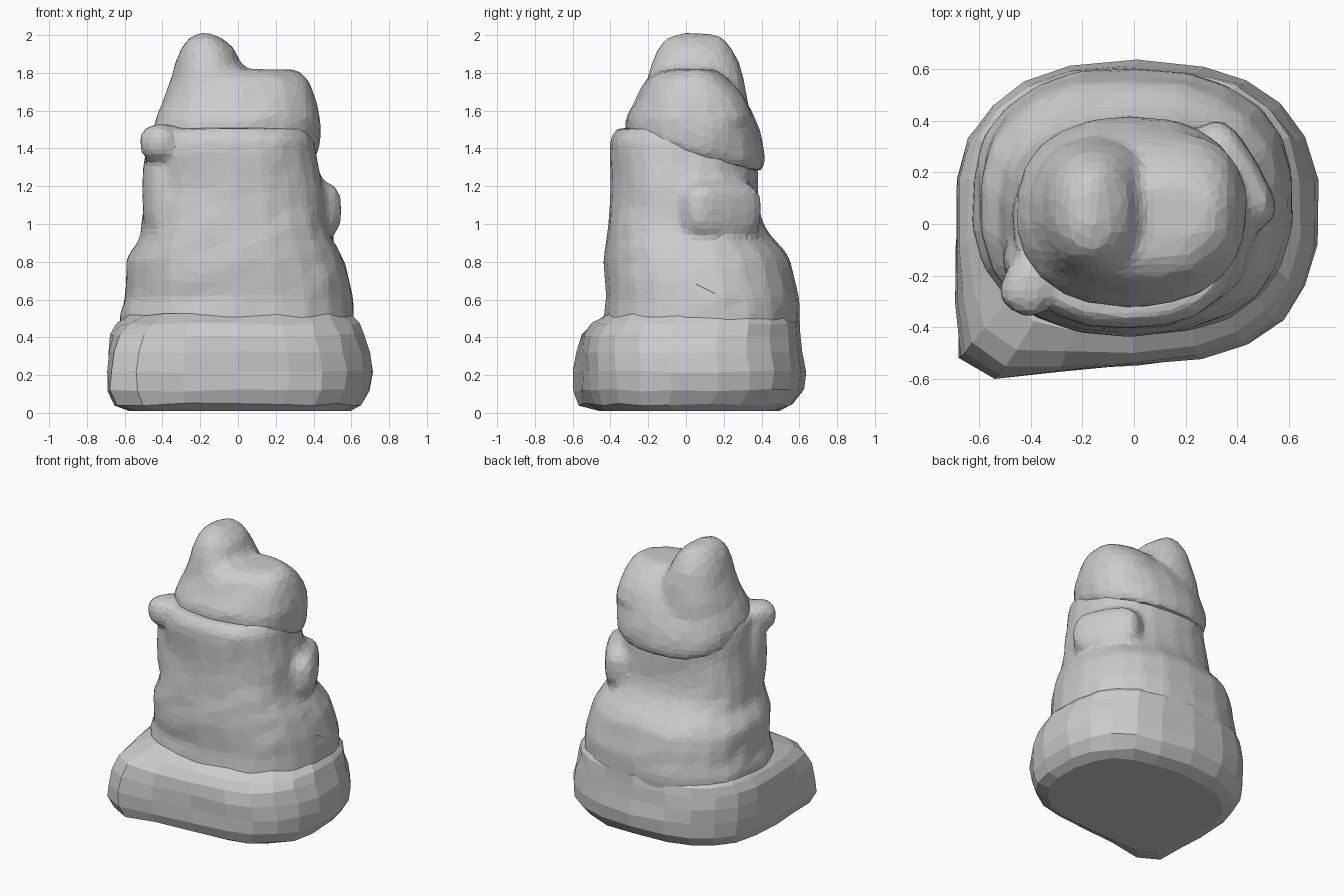
import bpy, bmesh, math, random
from mathutils import Matrix, Vector

random.seed(4)
SIDES = 22


def power(v, p):
    return math.copysign(abs(v) ** p, v)


def loft(bm, rings, squareness=2.4, tilt=0.0, jitter=0.007):
    """Skin rings (z, left, right, front, back[, corner push]); tilt drops the back."""
    loops = []
    for z, x0, x1, y0, y1, *push in rings:
        loop = []
        for i in range(SIDES):
            a = 2 * math.pi * (i + 0.5) / SIDES
            x = (x0 + x1) / 2 + (x1 - x0) / 2 * power(math.cos(a), 2 / squareness)
            y = (y0 + y1) / 2 + (y1 - y0) / 2 * power(math.sin(a), 2 / squareness)
            if push:
                w = push[0] * math.exp(-((a - math.radians(228)) / 0.42) ** 2)
                x, y = x - 0.66 * w, y - 0.75 * w
            r = [random.uniform(-jitter, jitter) for _ in range(3)]
            h = z if z < 0.03 else z - tilt * y + r[2]
            loop.append(bm.verts.new((x + r[0], y + r[1], h)))
        loops.append(loop)
    for a, b in zip(loops, loops[1:]):
        for i in range(SIDES):
            j = (i + 1) % SIDES
            bm.faces.new((a[i], a[j], b[j], b[i]))
    bm.faces.new(loops[0][::-1])
    bm.faces.new(loops[-1])


def lump(bm, loc, radii, turn=0, p=0.8):
    """Rounded blob; smaller p makes it boxier."""
    m = Matrix.Translation(loc) @ Matrix.Rotation(math.radians(turn), 4, 'Z')
    blob = bmesh.ops.create_uvsphere(bm, u_segments=16, v_segments=10, radius=1)
    for v in blob["verts"]:
        v.co = m @ Vector([r * power(c, p) for c, r in zip(v.co, radii)])


def finish(name, bm, fuse=0, smooth=2):
    """Make the object; fuse melts overlapping pieces into one faceted skin."""
    bmesh.ops.recalc_face_normals(bm, faces=bm.faces)
    mesh = bpy.data.meshes.new(name)
    bm.to_mesh(mesh)
    bm.free()
    obj = bpy.data.objects.new(name, mesh)
    bpy.context.collection.objects.link(obj)
    if fuse:
        mod = obj.modifiers.new("fuse", 'REMESH')
        mod.mode, mod.voxel_size = 'VOXEL', fuse
        mod = obj.modifiers.new("soften", 'SMOOTH')
        mod.factor, mod.iterations = 0.5, smooth
        mod = obj.modifiers.new("facets", 'DECIMATE')
        mod.ratio = 0.2


# Wide slumped foot, pulled out at the front left corner
bm = bmesh.new()
loft(bm, [
    (0.01, -0.58, 0.60, -0.44, 0.49, 0.12),
    (0.045, -0.65, 0.66, -0.51, 0.56, 0.19),
    (0.12, -0.68, 0.705, -0.535, 0.62, 0.22),
    (0.22, -0.69, 0.715, -0.54, 0.63, 0.21),
    (0.32, -0.69, 0.70, -0.54, 0.62, 0.18),
    (0.41, -0.68, 0.67, -0.53, 0.61, 0.14),
    (0.47, -0.65, 0.645, -0.49, 0.60, 0.10),
    (0.52, -0.60, 0.60, -0.42, 0.57, 0.03)], squareness=2.5)
finish("base", bm)

# Stacked folds of the trunk
bm = bmesh.new()
loft(bm, [
    (0.40, -0.62, 0.62, -0.44, 0.60),
    (0.52, -0.63, 0.62, -0.435, 0.605),
    (0.61, -0.60, 0.61, -0.42, 0.60),
    (0.70, -0.60, 0.59, -0.43, 0.58),
    (0.80, -0.60, 0.565, -0.435, 0.555),
    (0.86, -0.565, 0.535, -0.43, 0.52),
    (0.92, -0.53, 0.50, -0.425, 0.465),
    (1.00, -0.515, 0.475, -0.415, 0.41),
    (1.09, -0.505, 0.46, -0.405, 0.39),
    (1.18, -0.49, 0.455, -0.395, 0.385),
    (1.27, -0.48, 0.435, -0.40, 0.38),
    (1.37, -0.47, 0.415, -0.41, 0.38),
    (1.45, -0.465, 0.405, -0.405, 0.36),
    (1.505, -0.44, 0.375, -0.36, 0.30)], squareness=2.4)
# Raised band on the right, small folds on the left
lump(bm, (0.36, 0.17, 1.075), (0.135, 0.235, 0.155), 30, 0.6)
lump(bm, (-0.40, -0.23, 1.43), (0.105, 0.13, 0.10), -30, 0.75)
lump(bm, (-0.40, -0.17, 1.18), (0.10, 0.13, 0.28), 20, 0.75)
finish("trunk", bm, 0.03, 2)

# Upper mass, hanging lower at the back
bm = bmesh.new()
loft(bm, [
    (1.36, -0.44, 0.40, -0.29, 0.395),
    (1.42, -0.46, 0.43, -0.325, 0.42),
    (1.50, -0.455, 0.44, -0.315, 0.415),
    (1.58, -0.43, 0.435, -0.28, 0.39),
    (1.66, -0.395, 0.415, -0.24, 0.355),
    (1.73, -0.35, 0.385, -0.21, 0.31),
    (1.79, -0.28, 0.31, -0.13, 0.23)], squareness=2.3, tilt=0.22)
# Tall left peak
loft(bm, [
    (1.55, -0.42, 0.12, -0.25, 0.34),
    (1.66, -0.395, 0.11, -0.23, 0.33),
    (1.77, -0.355, 0.06, -0.205, 0.31),
    (1.86, -0.33, 0.01, -0.18, 0.28),
    (1.93, -0.30, -0.02, -0.15, 0.245),
    (1.98, -0.265, -0.08, -0.11, 0.20),
    (2.01, -0.22, -0.14, -0.03, 0.14)], squareness=2.2, jitter=0.004)
# Lower right hump
loft(bm, [
    (1.55, -0.10, 0.435, -0.26, 0.36),
    (1.65, -0.10, 0.415, -0.22, 0.32),
    (1.72, -0.10, 0.395, -0.195, 0.27),
    (1.78, -0.08, 0.36, -0.15, 0.21),
    (1.82, -0.04, 0.30, -0.07, 0.15)], squareness=2.4, jitter=0.004)
finish("upper_mass", bm, 0.03, 3)
